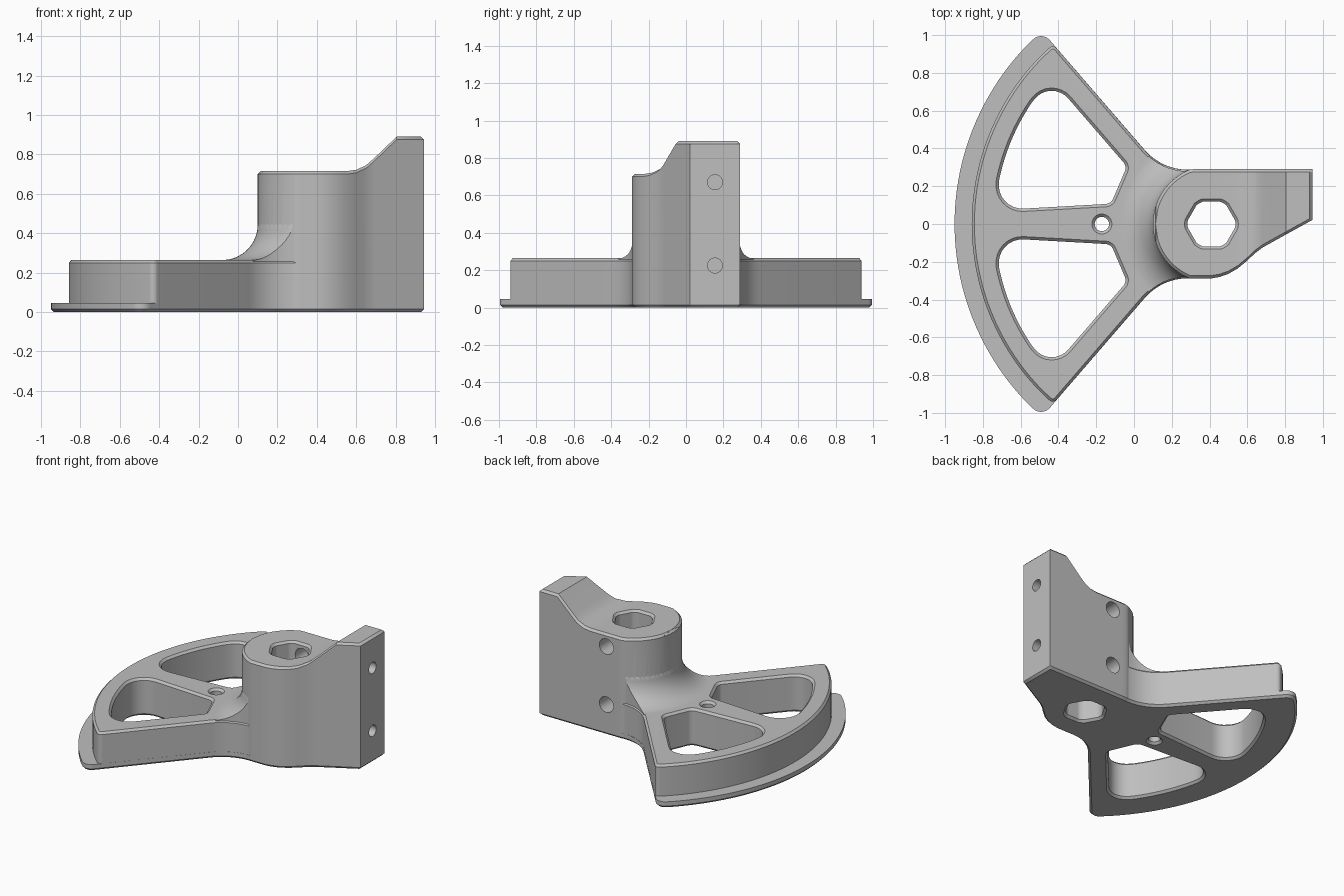
import bpy, bmesh
from math import sin, cos, tan, radians, sqrt, pi
from mathutils import Vector, Matrix

cube = bpy.data.objects.get("Cube")
if cube:
    bpy.data.objects.remove(cube)

HUB = Vector((0.41, 0))   # hub axis
CH = 0.015                # chamfer size

grey = bpy.data.materials.new("plain grey")
grey.use_nodes = True
grey.diffuse_color = (0.52, 0.52, 0.52, 1)
bsdf = next(n for n in grey.node_tree.nodes if n.type == 'BSDF_PRINCIPLED')
bsdf.inputs["Base Color"].default_value = grey.diffuse_color


def finish(name, bm):
    bmesh.ops.remove_doubles(bm, verts=bm.verts, dist=1e-5)
    bmesh.ops.recalc_face_normals(bm, faces=bm.faces)
    mesh = bpy.data.meshes.new(name)
    bm.to_mesh(mesh)
    bm.free()
    mesh.materials.append(grey)
    ob = bpy.data.objects.new(name, mesh)
    bpy.context.collection.objects.link(ob)
    return ob


def loft(name, rings):
    """Skin a list of equal-length closed rings and cap both ends."""
    bm = bmesh.new()
    loops = [[bm.verts.new(p) for p in ring] for ring in rings]
    n = len(loops[0])
    for a, b in zip(loops, loops[1:]):
        for i in range(n):
            j = (i + 1) % n
            bm.faces.new((a[i], a[j], b[j], b[i]))
    for end in (loops[0], loops[-1]):
        if len({tuple(v.co) for v in end}) > 2:
            bm.faces.new(end)
    return finish(name, bm)


def offset(pts, d):
    """Move a counter-clockwise outline outward by d."""
    out = []
    for i, p in enumerate(pts):
        a = (p - pts[i - 1]).normalized()
        b = (pts[(i + 1) % len(pts)] - p).normalized()
        na, nb = Vector((a.y, -a.x)), Vector((b.y, -b.x))
        out.append(p + (na + nb) * d / (1 + na.dot(nb)))
    return out


def prism(name, pts, levels, matrix=None):
    rings = [[(p.x, p.y, z) for p in offset(pts, d)] for z, d in levels]
    ob = loft(name, rings)
    if matrix:
        ob.data.transform(matrix)
    return ob


def rounded(corners, steps=8):
    """Outline from (x, y, radius) corners."""
    out = []
    for i, (x, y, r) in enumerate(corners):
        p = Vector((x, y))
        if not r:
            out.append(p)
            continue
        u = (Vector(corners[i - 1][:2]) - p).normalized()
        v = (Vector(corners[(i + 1) % len(corners)][:2]) - p).normalized()
        half = u.angle(v) / 2
        centre = p + (u + v).normalized() * r / sin(half)
        a = p + u * r / tan(half) - centre
        b = p + v * r / tan(half) - centre
        for k in range(steps + 1):
            t = k / steps
            ang = a.angle(b)
            out.append(centre + (a * sin((1 - t) * ang) + b * sin(t * ang)) / sin(ang))
    return out


def circle(r, centre=(0, 0), n=48):
    return [Vector(centre) + r * Vector((cos(2 * pi * i / n), sin(2 * pi * i / n)))
            for i in range(n)]


def polar(r, deg, fillet=0):
    return (HUB.x + r * cos(radians(deg)), r * sin(radians(deg)), fillet)


def combine(target, tool, op):
    mod = target.modifiers.new(op, 'BOOLEAN')
    mod.operation, mod.object, mod.solver = op, tool, 'EXACT'
    bpy.context.view_layer.objects.active = target
    bpy.ops.object.modifier_apply(modifier=mod.name)
    bpy.data.objects.remove(tool)


def interp(keys, x):
    for (x0, y0), (x1, y1) in zip(keys, keys[1:]):
        if x <= x1:
            return y0 + (y1 - y0) * max(0, x - x0) / (x1 - x0)
    return keys[-1][1]


def fan(radius, fillet):
    """Sector outline that blends into the hub sides."""
    edge = 131.3
    arc = [polar(radius, a) for a in range(136, 225, 2)]
    return rounded([(0.32, -0.287, 0), (0.32, 0.287, 0), (0.145, 0.29, 0.3),
                    polar(radius, edge, fillet)] + arc +
                   [polar(radius, -edge, fillet), (0.145, -0.29, 0.3)])


# Base plate with its protruding rim, and the thicker sector on it
body = prism("sector_bracket", fan(1.36, 0.06), [(0, -CH), (CH, 0), (0.045, 0)])
sector = fan(1.27, 0.03)
slab = prism("sector_slab", sector, [(0.03, -0.001), (0.265 - CH, -0.001), (0.265, -CH)])

# Hub and arm, lofted along x
TOP = [(0.1, 0.715), (0.55, 0.715), (0.6, 0.722), (0.65, 0.745), (0.69, 0.78),
       (0.805, 0.89), (0.945, 0.89)]
FRONT = [(0.41, -0.288), (0.455, -0.28), (0.5, -0.264), (0.55, -0.235), (0.6, -0.193),
         (0.64, -0.155), (0.68, -0.125), (0.945, 0.022)]
START, END, R = 0.1, 0.945, 0.31
stations = {round(HUB.x - R * cos(radians(a)), 4) for a in range(0, 91, 6)}
stations |= {k[0] for k in TOP + FRONT} | {START + CH, END - CH, 0.295}


def half_width(r, x):
    return sqrt(max(0, r * r - (x - HUB.x) ** 2))


sections = []
for x in sorted(stations):
    top = interp(TOP, x)
    drop = max(0, CH - (x - START), CH - (END - x))
    if x <= HUB.x:
        w, wi = half_width(R, x), half_width(R - CH, x)
        lo, hi = -min(0.288, w), min(0.29, w)
        lo_in, hi_in = -min(0.288 - CH, wi), min(0.29 - CH, wi)
    else:
        lo, hi = interp(FRONT, x), 0.29
        lo_in, hi_in = lo + CH, hi - CH
    sections.append([(x, lo_in, top - drop), (x, hi_in, top - drop), (x, hi, top - CH),
                     (x, hi, CH), (x, hi_in, drop), (x, lo_in, drop),
                     (x, lo, CH), (x, lo, top - CH)])
tower = loft("hub_and_arm", sections)

# Concave flare between sector and hub, trimmed to the sector outline
F = 0.18
levels = [(0.2, F)] + [(0.444 - F * cos(radians(a)), F * (1 - sin(radians(a))))
                       for a in range(0, 91, 9)] + [(0.46, -0.01)]
flare = prism("hub_flare", circle(R, HUB, 96), levels)
trim = prism("flare_trim", sector, [(0.1, -0.008), (0.6, -0.008)])
combine(flare, trim, 'INTERSECT')

for part in (slab, tower, flare):
    combine(body, part, 'UNION')


def through(top):
    """Levels of a cutter that chamfers both rims of its hole."""
    return [(-0.02, 0.02), (CH, -CH), (top - CH, -CH), (top + 0.02, 0.02)]


# Lightening windows, one each side
window = rounded([(-0.112, 0.093, 0.06), (-0.02, 0.308, 0.06), (-0.44, 0.794, 0.13)] +
                 [polar(1.163, a) for a in range(146, 169, 2)] + [(-0.752, 0.057, 0.14)])
mirrored = [Vector((p.x, -p.y)) for p in reversed(window)]
cutters = [prism("window_cutter", w, through(0.265)) for w in (window, mirrored)]

# Small pivot hole and rounded hexagonal bore
cutters.append(prism("pin_cutter", circle(0.053, (-0.17, 0), 32), through(0.265)))
bore = []
for i in range(72):
    a = i * 5
    fold = radians(a % 60 - 30)
    bore.append(HUB + min(0.133 / cos(fold), 0.142) *
                Vector((cos(radians(a)), sin(radians(a)))))
cutters.append(prism("bore_cutter", bore, through(0.715)))

# Screw holes from the back into the bore, and blind ones in the arm end
for z in (0.225, 0.67):
    if z > 0.6:
        back_z = 0.655
    else:
        back_z = 0.215
    cutters.append(prism("back_hole_cutter", circle(0.055, n=32), [(0.04, 0), (0.4, 0)],
                         Matrix.Translation((0.42, 0, back_z - 0.03 * (z > 0.6)))
                         @ Matrix.Rotation(-pi / 2, 4, 'X')))
    cutters.append(prism("end_hole_cutter", circle(0.04, n=32), [(0.68, 0), (1.05, 0)],
                         Matrix.Translation((0, 0.155, z)) @ Matrix.Rotation(pi / 2, 4, 'Y')))

for cutter in cutters:
    combine(body, cutter, 'DIFFERENCE')

bpy.ops.object.select_all(action='DESELECT')
body.select_set(True)
bpy.context.view_layer.objects.active = body
bpy.ops.object.shade_smooth_by_angle(angle=radians(28))
